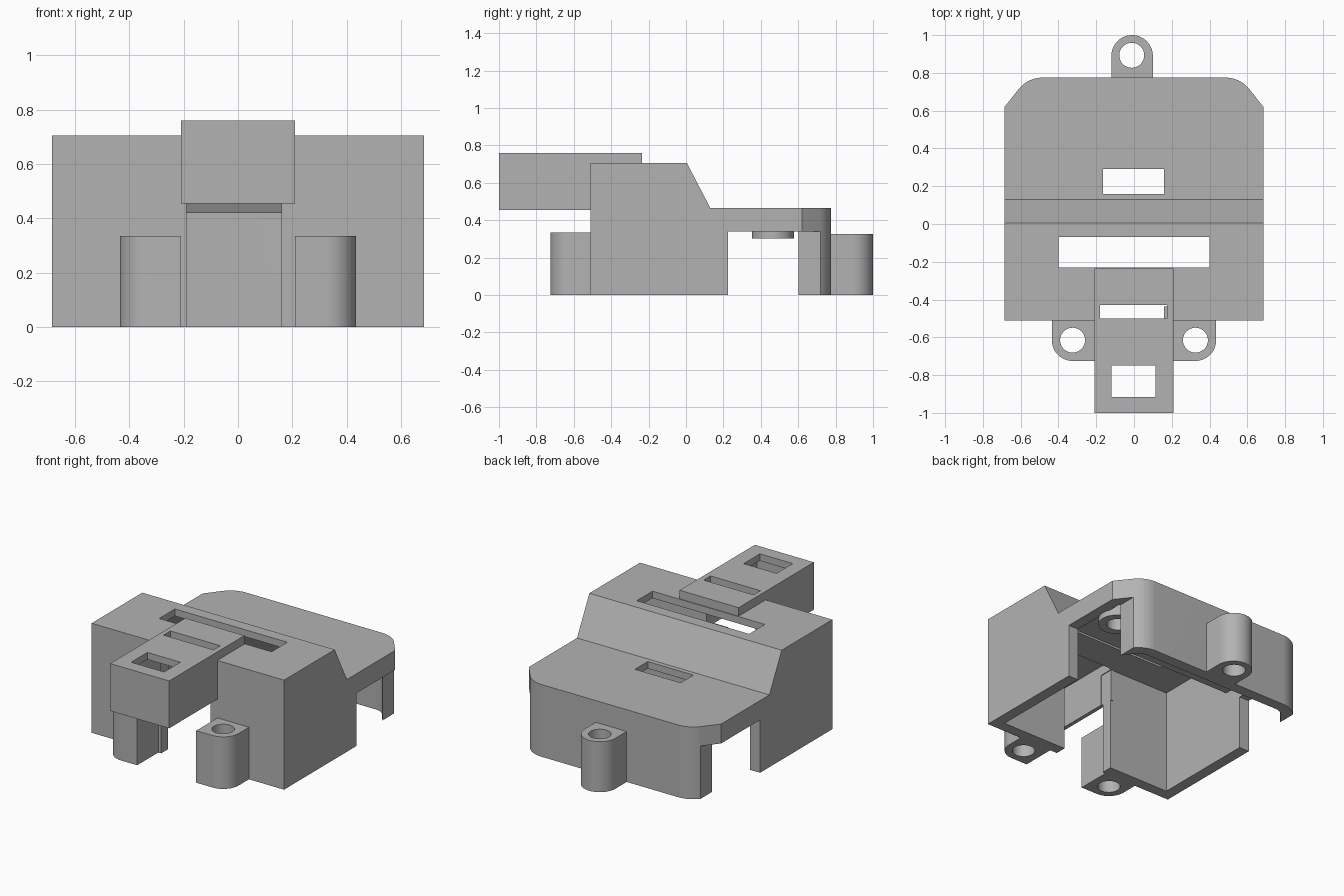
import bpy, bmesh, math

if "Cube" in bpy.data.objects:
    bpy.data.objects.remove(bpy.data.objects["Cube"])

plastic = bpy.data.materials.new("grey plastic")
plastic.diffuse_color = (0.45, 0.45, 0.45, 1)
plastic.use_nodes = True
plastic.node_tree.nodes["Principled BSDF"].inputs["Base Color"].default_value = plastic.diffuse_color


def prism(name, pts, lo, hi, axis="z"):
    """Extrude a closed profile: (x, y) along z, or (y, z) along x."""
    bm = bmesh.new()
    place = (lambda p, t: (p[0], p[1], t)) if axis == "z" else (lambda p, t: (t, p[0], p[1]))
    a = [bm.verts.new(place(p, lo)) for p in pts]
    b = [bm.verts.new(place(p, hi)) for p in pts]
    bm.faces.new(a[::-1])
    bm.faces.new(b)
    for i in range(len(pts)):
        j = (i + 1) % len(pts)
        bm.faces.new((a[i], a[j], b[j], b[i]))
    bmesh.ops.recalc_face_normals(bm, faces=bm.faces)
    mesh = bpy.data.meshes.new(name)
    bm.to_mesh(mesh)
    bm.free()
    mesh.materials.append(plastic)
    ob = bpy.data.objects.new(name, mesh)
    bpy.context.collection.objects.link(ob)
    return ob


def box(name, x0, x1, y0, y1, z0, z1):
    return prism(name, [(x0, y0), (x1, y0), (x1, y1), (x0, y1)], z0, z1)


def arc(cx, cy, r, a0, a1, n=12):
    angles = [math.radians(a0 + (a1 - a0) * i / n) for i in range(n + 1)]
    return [(cx + r * math.cos(a), cy + r * math.sin(a)) for a in angles]


def cylinder(name, x, y, r, z0, z1):
    return prism(name, arc(x, y, r, 0, 352.5, 47), z0, z1)


def boolean(ob, tool, op="DIFFERENCE"):
    """Apply a boolean and discard the tool."""
    mod = ob.modifiers.new("boolean", "BOOLEAN")
    mod.operation, mod.solver, mod.object = op, "EXACT", tool
    bpy.context.view_layer.objects.active = ob
    bpy.ops.object.modifier_apply(modifier=mod.name)
    bpy.data.objects.remove(tool)


def stepped_block(name, side, half, front, corner):
    """Side profile intersected with a plan that has shaped rear corners."""
    block = prism(name, side, -half, half, "x")
    right = [(half, front)] + corner
    plan = right + [(-x, y) for x, y in reversed(right)]
    boolean(block, prism("plan", plan, -0.2, 1), "INTERSECT")
    return block


# Hollow stepped cover
cover = stepped_block(
    "cover", [(-0.51, 0), (-0.51, 0.705), (0.005, 0.705), (0.13, 0.465), (0.775, 0.465), (0.775, 0)],
    0.685, -0.51, [(0.685, 0.62)] + arc(0.485, 0.615, 0.16, 40, 90, 10))
cavity = stepped_block(
    "cavity", [(-0.44, -0.1), (-0.44, 0.66), (-0.022, 0.66), (0.103, 0.42), (0.705, 0.42), (0.705, -0.1)],
    0.615, -0.44, [(0.615, 0.59)] + arc(0.485, 0.615, 0.09, 40, 90, 10))
boolean(cover, cavity)

# Front spout, overlapping the cover roof
boolean(cover, box("spout", -0.21, 0.21, -1, -0.235, 0.455, 0.76), "UNION")
boolean(cover, box("spout_cavity", -0.185, 0.16, -0.95, -0.435, 0.3, 0.715))
boolean(cover, box("front_slot", -0.19, 0.16, -0.52, -0.435, -0.1, 0.655))
# Clear the cover interior where the spout passes through the front wall
boolean(cover, box("spout_clearance", -0.25, 0.25, -0.436, -0.2, 0.4, 0.66))

# Slots in the roof and spout
boolean(cover, box("rear_slot", -0.165, 0.16, 0.16, 0.29, 0.35, 0.6))
boolean(cover, box("middle_slot", -0.4, 0.4, -0.23, -0.07, 0.6, 0.9))
boolean(cover, box("spout_rear_slot", -0.18, 0.175, -0.5, -0.43, 0.64, 0.9))
boolean(cover, box("spout_front_slot", -0.12, 0.115, -0.915, -0.75, 0.6, 0.9))

# Side openings
for s in (-1, 1):
    x0, x1 = sorted((s * 0.607, s * 0.8))
    boolean(cover, box("side_opening", x0, x1, 0.225, 0.9, -0.1, 0.34))

# Front screw tabs, each with one rounded corner
for s, side in ((-1, "left"), (1, "right")):
    pts = [(0.21, -0.5), (0.21, -0.725)] + arc(0.325, -0.615, 0.11, -90, 0) + [(0.435, -0.5)]
    tab = prism(side + "_screw_tab", [(s * x, y) for x, y in pts], 0, 0.335)
    boolean(tab, cylinder("hole", s * 0.325, -0.615, 0.066, -0.1, 0.5))
    # Screw boss under the low roof
    boss = cylinder(side + "_boss", s * 0.515, 0.465, 0.112, 0.303, 0.43)
    boolean(boss, cylinder("hole", s * 0.515, 0.465, 0.064, 0.2, 0.42))

# Rear screw tab
rear = prism("rear_screw_tab", [(-0.12, 0.765)] + arc(-0.01, 0.89, 0.11, 180, 0, 24) + [(0.1, 0.765)], 0, 0.325)
boolean(rear, cylinder("hole", -0.012, 0.893, 0.066, -0.1, 0.5))

# Smooth the curves and keep the corners sharp
for ob in bpy.context.collection.objects:
    ob.select_set(True)
bpy.ops.object.shade_smooth_by_angle(angle=math.radians(25))
